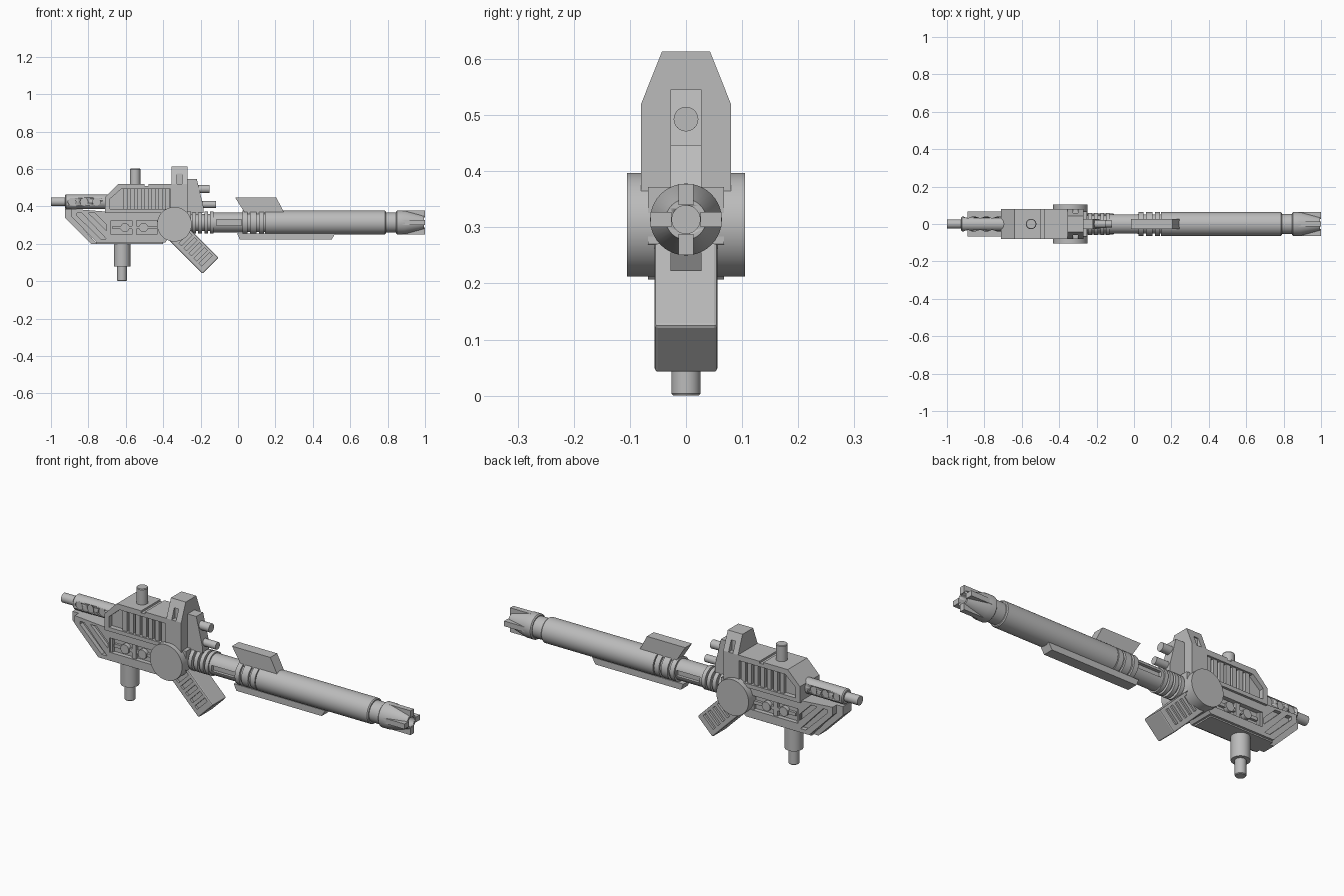
import bpy, bmesh, math
from mathutils import Matrix, Vector

cube = bpy.data.objects.get("Cube")
if cube:
    bpy.data.objects.remove(cube, do_unlink=True)

grey = bpy.data.materials.new("plain grey")
grey.use_nodes = True
GREY = (0.5, 0.5, 0.5, 1)
grey.diffuse_color = GREY
grey.node_tree.nodes["Principled BSDF"].inputs["Base Color"].default_value = GREY
AXIS_Z = 0.314  # height of the barrel axis


def finish(name, bm, bevel=0):
    bmesh.ops.recalc_face_normals(bm, faces=bm.faces)
    if bevel:
        bmesh.ops.bevel(bm, geom=bm.edges[:], offset=bevel, segments=2, affect='EDGES', profile=0.5)
    mesh = bpy.data.meshes.new(name)
    bm.to_mesh(mesh)
    bm.free()
    mesh.materials.append(grey)
    ob = bpy.data.objects.new(name, mesh)
    bpy.context.collection.objects.link(ob)
    return ob


def prism(name, pts, lo, hi, axis='y', bevel=0):
    """Extrude an outline: (x, z) along y, or (y, z) along x."""
    bm = bmesh.new()
    place = (lambda p: (p[0], lo, p[1])) if axis == 'y' else (lambda p: (lo, p[0], p[1]))
    face = bm.faces.new([bm.verts.new(place(p)) for p in pts])
    out = bmesh.ops.extrude_face_region(bm, geom=[face])
    shift = Vector((0, hi - lo, 0) if axis == 'y' else (hi - lo, 0, 0))
    bmesh.ops.translate(bm, vec=shift, verts=[v for v in out['geom'] if isinstance(v, bmesh.types.BMVert)])
    return finish(name, bm, bevel)


def box(name, x0, x1, z0, z1, y0, y1):
    return prism(name, [(x0, z0), (x1, z0), (x1, z1), (x0, z1)], y0, y1)


def lathe(name, profile, direction='x', origin=(0, 0, 0), sides=40):
    """Turn (distance, radius) points round an axis, with capped ends."""
    bm = bmesh.new()
    rings = [[bm.verts.new((r * math.cos(i * math.tau / sides), r * math.sin(i * math.tau / sides), d))
              for i in range(sides)] for d, r in profile]
    for a, b in zip(rings, rings[1:]):
        for i in range(sides):
            j = (i + 1) % sides
            bm.faces.new((a[i], a[j], b[j], b[i]))
    bm.faces.new(rings[0])
    bm.faces.new(rings[-1])
    turn = {'x': Matrix.Rotation(math.pi / 2, 4, 'Y'),
            'y': Matrix.Rotation(-math.pi / 2, 4, 'X'), 'z': Matrix()}[direction]
    bm.transform(Matrix.Translation(origin) @ turn)
    ob = finish(name, bm)
    bpy.ops.object.select_all(action='DESELECT')
    ob.select_set(True)
    bpy.context.view_layer.objects.active = ob
    bpy.ops.object.shade_smooth_by_angle(angle=math.radians(35))
    return ob


def cut(target, cutters):
    """Subtract the cutters for good, then discard them."""
    for c in cutters:
        c.hide_render = True
        mod = target.modifiers.new("cut", 'BOOLEAN')
        mod.operation, mod.object, mod.solver = 'DIFFERENCE', c, 'EXACT'
    graph = bpy.context.evaluated_depsgraph_get()
    mesh = bpy.data.meshes.new_from_object(target.evaluated_get(graph))
    target.modifiers.clear()
    target.data = mesh
    for c in cutters:
        bpy.data.objects.remove(c, do_unlink=True)


def recess(target, pts, depth_y):
    """Sink an outline into both sides, down to depth_y."""
    cut(target, [prism("cutter", pts, s * depth_y, s * 0.2) for s in (-1, 1)])


def rect(x0, x1, z0, z1):
    return [(x0, z0), (x1, z0), (x1, z1), (x0, z1)]


# Barrel, with grip rings turned into the same profile
profile = [(-0.3, 0.045)]
for x0, x1, r in ((-0.245, -0.225, .06), (-0.213, -0.192, .06), (-0.18, -0.16, .06), (-0.15, -0.13, .06)):
    profile += [(x0, 0.045), (x0, r), (x1, r), (x1, 0.045)]
profile += [(-0.13, 0.053), (0.025, 0.053)]
for x0, x1 in ((0.025, 0.05), (0.063, 0.1), (0.112, 0.14)):
    profile += [(x0, 0.052), (x0, 0.063), (x1, 0.063), (x1, 0.052)]
profile += [(0.145, 0.052), (0.145, 0.064), (0.785, 0.064), (0.79, 0.06), (0.79, 0.054), (0.85, 0.054)]
barrel = lathe("barrel", profile, origin=(0, 0, AXIS_Z))
recess(barrel, rect(-0.115, 0.02, 0.299, 0.329), 0.035)

# Muzzle: tapered core, four prongs and a bore
muzzle = lathe("muzzle", [(0.845, 0.058), (0.85, 0.064), (0.89, 0.064), (0.995, 0.036)], origin=(0, 0, AXIS_Z))
cut(muzzle, [lathe("cutter", [(0.95, 0.025), (1.1, 0.025)], origin=(0, 0, AXIS_Z))])
for i in range(4):
    prong = prism("muzzle_prong", [(0.88, 0.04), (0.88, 0.063), (1, 0.063), (1, 0.026), (0.94, 0.026)],
                  -0.0135, 0.0135)
    prong.data.transform(Matrix.Translation((0, 0, AXIS_Z)) @ Matrix.Rotation(i * math.pi / 2, 4, 'X'))

# Fins above and below the barrel
prism("upper_fin", [(-0.015, .447), (0.205, .447), (0.25, .36), (0.04, .36)], -0.028, 0.028)
prism("lower_fin", [(-0.005, .255), (0.52, .255), (0.5, .222), (0.01, .222)], -0.028, 0.028)

# Upper receiver with a framed, ribbed panel on each side
upper = prism("upper_receiver", [(-0.71, .365), (-0.71, .45), (-0.64, .52), (-0.5, .52), (-0.5, .51),
                                 (-0.478, .51), (-0.478, .52), (-0.3, .52), (-0.3, .365)], -0.08, 0.08)
recess(upper, [(-0.685, .385), (-0.685, .44), (-0.625, .492), (-0.36, .492), (-0.36, .385)], 0.055)
for side in (-1, 1):
    for i in range(7):
        x = -0.612 + i * 0.037
        box("receiver_rib", x, x + 0.024, .38, .492, side * 0.05, side * 0.071)

# Lower receiver with slanted slots and a bolted panel
lower = prism("lower_receiver", [(-0.89, .387), (-0.89, .345), (-0.755, .207), (-0.39, .207),
                                 (-0.35, .25), (-0.25, .27), (-0.25, .372), (-0.7, .372)], -0.068, 0.068)
recess(lower, [(-0.86, .365), (-0.86, .35), (-0.735, .227), (-0.705, .227), (-0.835, .365)], 0.045)
recess(lower, [(-0.8, .365), (-0.7, .268), (-0.7, .3), (-0.765, .365)], 0.05)
recess(lower, rect(-0.69, -0.4, .25, .325), 0.045)
box("lower_rail", -0.76, -0.4, .2, .21, -0.056, 0.056)
prism("rear_plate", [(-0.925, .387), (-0.925, .34), (-0.785, .2), (-0.755, .2), (-0.885, .345), (-0.885, .387)],
      -0.035, 0.035)
box("bolt_bar", -0.67, -0.42, .278, .295, -0.058, 0.058)
for x in (-0.605, -0.505):
    lathe("receiver_bolt", [(-0.066, .024), (0.066, .024)], 'y', (x, 0, .287), 20)
for x in (-0.69, -0.555, -0.42):
    box("panel_bar", x - 0.012, x + 0.012, .25, .325, -0.06, 0.06)

# Stock tube with dimples, and its end pin
tube = lathe("stock_tube", [(-0.925, .034), (-0.92, .039), (-0.68, .039)], origin=(0, 0, .425))
for x in (-0.888, -0.823, -0.757):
    cut(tube, [lathe("cutter", [(s * 0.03, .021), (s * 0.1, .021)], 'y', (x, 0, .425), 20) for s in (-1, 1)])
lathe("stock_pin", [(-1, .024), (-0.9, .024)], origin=(0, 0, .425), sides=24)

# Tall bracket and stepped mount with two forward pins
bracket = prism("tall_bracket", [(-0.08, .36), (0.08, .36), (0.08, .52), (0.043, .613), (-0.043, .613), (-0.08, .52)],
                -0.355, -0.27, 'x')
recess(bracket, rect(-0.325, -0.3, .38, .575), 0.052)
prism("pin_mount", [(-0.28, .36), (-0.28, .546), (-0.22, .546), (-0.185, .4), (-0.185, .365)], -0.028, 0.028)
lathe("upper_pin", [(-0.25, .022), (-0.153, .022)], origin=(0, 0, .493), sides=24)
lathe("lower_pin", [(-0.25, .019), (-0.117, .019)], origin=(0, 0, .41), sides=24)

# Round pivot through the receiver
lathe("pivot_drum", [(-0.105, .0925), (0.105, .0925)], 'y', (-0.34, 0, .3045), 48)

# Slanted magazine with grooves across both sides
magazine = prism("magazine", rect(0, 0.31, -0.06, 0.06), -0.056, 0.056, bevel=0.006)
for i in range(5):
    x = 0.105 + i * 0.038
    recess(magazine, rect(x, x + 0.02, -0.035, 0.045), 0.044)
magazine.data.transform(Matrix.Translation((-0.366, 0, .302)) @ Matrix.Rotation(math.pi / 4, 4, 'Y'))

# Pegs above and below
lathe("top_peg", [(.5, .028), (.598, .028), (.602, .025)], 'z', (-0.55, 0, 0), 24)
lathe("bottom_peg", [(0, .023), (.004, .026), (.08, .026), (.08, .044), (.22, .044)], 'z', (-0.62, 0, 0), 32)
